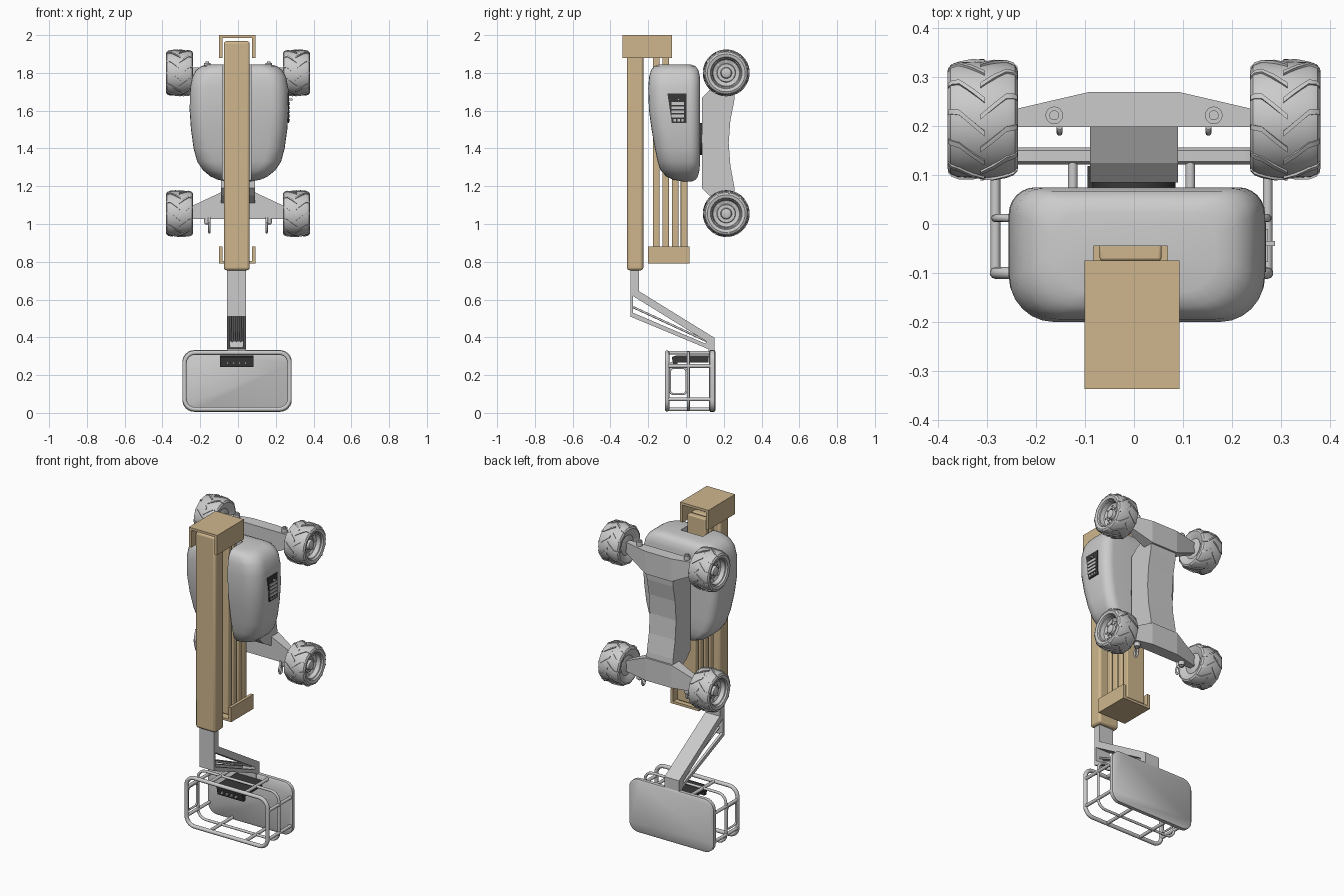
import bpy, bmesh, math
from mathutils import Vector, Matrix

if "Cube" in bpy.data.objects:
    bpy.data.objects.remove(bpy.data.objects["Cube"])

def material(name, rgb):
    m = bpy.data.materials.new(name)
    m.diffuse_color = (*rgb, 1)
    m.use_nodes = True
    m.node_tree.nodes["Principled BSDF"].inputs["Base Color"].default_value = m.diffuse_color
    return m

TAN = material("tan_paint", (0.62, 0.47, 0.27))
DARK = material("dark_panel", (0.04, 0.04, 0.04))

def finish(name, bm, mat=None, smooth=None, bevel=0):
    bmesh.ops.recalc_face_normals(bm, faces=bm.faces)
    me = bpy.data.meshes.new(name)
    bm.to_mesh(me)
    bm.free()
    ob = bpy.data.objects.new(name, me)
    bpy.context.collection.objects.link(ob)
    if mat:
        me.materials.append(mat)
    if bevel:
        b = ob.modifiers.new("bevel", 'BEVEL')
        b.width, b.segments = bevel, 3
    if smooth:
        bpy.ops.object.select_all(action='DESELECT')
        ob.select_set(True)
        bpy.context.view_layer.objects.active = ob
        bpy.ops.object.shade_smooth_by_angle(angle=math.radians(smooth))
    return ob

def loft(bm, rings, cap=True, closed=True):
    vs = [[bm.verts.new(p) for p in r] for r in rings]
    n = len(vs[0])
    for a, b in zip(vs, vs[1:]):
        for i in range(n if closed else n - 1):
            bm.faces.new((a[i], a[(i + 1) % n], b[(i + 1) % n], b[i]))
    if cap:
        bm.faces.new(vs[0])
        bm.faces.new(vs[-1])

def box(name, x, y, z, mat=None, bevel=0):
    bm = bmesh.new()
    loft(bm, [[(a, y[0], z[0]), (a, y[1], z[0]), (a, y[1], z[1]), (a, y[0], z[1])] for a in x])
    return finish(name, bm, mat, 30 if bevel else None, bevel)

def prism(name, yz, x0, x1, mat=None):
    bm = bmesh.new()
    loft(bm, [[(x, y, z) for y, z in yz] for x in (x0, x1)])
    return finish(name, bm, mat)

def rounded(x0, x1, y0, y1, ra, rb, n=6):
    # rounded rectangle: ra on the y0 side, rb on the y1 side
    pts = []
    for cx, cy, r, a in ((x1 - ra, y0 + ra, ra, -90), (x1 - rb, y1 - rb, rb, 0),
                         (x0 + rb, y1 - rb, rb, 90), (x0 + ra, y0 + ra, ra, 180)):
        for i in range(n + 1):
            t = math.radians(a + 90 * i / n)
            pts.append((cx + r * math.cos(t), cy + r * math.sin(t)))
    return pts

def tube(name, pts, r, cyclic=False):
    cu = bpy.data.curves.new(name, 'CURVE')
    cu.dimensions = '3D'
    cu.bevel_depth, cu.bevel_resolution, cu.use_fill_caps = r, 3, True
    s = cu.splines.new('POLY')
    s.points.add(len(pts) - 1)
    for p, q in zip(s.points, pts):
        p.co = (*q, 1)
    s.use_cyclic_u = cyclic
    tmp = bpy.data.objects.new(name + "_path", cu)
    bpy.context.collection.objects.link(tmp)
    dg = bpy.context.evaluated_depsgraph_get()
    bm = bmesh.new()
    bm.from_mesh(bpy.data.meshes.new_from_object(tmp.evaluated_get(dg)))
    bpy.data.objects.remove(tmp)
    return finish(name, bm, None, 50)

def cyl(bm, c, r, d, axis='X', seg=16):
    rot = Matrix.Rotation(math.pi / 2, 4, 'Y') if axis == 'X' else Matrix.Rotation(math.pi / 2, 4, 'X') if axis == 'Y' else Matrix()
    bmesh.ops.create_cone(bm, cap_ends=True, segments=seg, radius1=r, radius2=r, depth=d,
                          matrix=Matrix.Translation(c) @ rot)

# Wheels: revolved tyre and dished rim, raised lugs, bolts
PROFILE = [(-.07, .001), (-.055, .06), (-.068, .082), (-.072, .1), (-.066, .111), (-.052, .117), (0, .119),
           (.052, .117), (.066, .111), (.072, .1), (.068, .084), (.058, .08), (.055, .075), (.03, .07),
           (.022, .05), (.03, .047), (.03, .03), (.046, .026), (.05, .016), (.05, .001)]

def wheel(name, side, z):
    bm = bmesh.new()
    C = Vector((side * .309, .213, z))
    def P(x, r, a):
        return C + Vector((side * x, r * math.cos(a), r * math.sin(a)))
    loft(bm, [[P(x, r, 2 * math.pi * i / 48) for i in range(48)] for x, r in PROFILE])
    for s in (-1, 1):
        for k in range(11):
            a0 = 2 * math.pi * (k + (.5 if s > 0 else 0)) / 11
            rings = []
            for x, base, da in ((.071, .103, 0), (.063, .112, 0), (.048, .117, .02), (.022, .119, .2), (-.004, .119, .38)):
                a, w = a0 + da, .045
                top = base + .005
                rings.append([P(s * x, base - .004, a - w), P(s * x, top, a - w), P(s * x, top, a + w), P(s * x, base - .004, a + w)])
            loft(bm, rings)
    for k in range(8):
        a = 2 * math.pi * k / 8
        cyl(bm, P(.03, .038, a), .004, .012, seg=8)
        cyl(bm, P(.027, .06, a), .005, .008, seg=8)
    finish(name, bm, None, 35)

for end, z in (("upper", 1.8), ("lower", 1.055)):
    for label, s in (("left", -1), ("right", 1)):
        wheel(f"{end}_{label}_wheel", s, z)

# Chassis with concave underside
prism("chassis", [(.085, 1.19), (.085, 1.67), (.125, 1.71), (.2, 1.75), (.262, 1.73), (.255, 1.65), (.235, 1.55),
                  (.226, 1.43), (.235, 1.31), (.255, 1.2), (.262, 1.13), (.2, 1.11), (.125, 1.15)], -.09, .09)

# Tapered axles, lugs and tie-down rings
for end, m in (("upper", 1), ("lower", -1)):
    bm = bmesh.new()
    def zz(d):
        return 1.4275 + m * d
    loft(bm, [[(x, .198, zz(a)), (x, .198, zz(.4)), (x, y, zz(.4)), (x, y, zz(a))]
              for x, y, a in ((-.25, .233, .335), (-.09, .27, .26), (.09, .27, .26), (.25, .233, .335))])
    finish(end + "_axle", bm)
    for s in (-1, 1):
        bm = bmesh.new()
        cyl(bm, (s * .163, .222, zz(.41)), .018, .03, 'Z')
        cyl(bm, (s * .163, .222, zz(.418)), .01, .03, 'Z')
        finish(end + "_lug", bm, None, 40)
for s in (-1, 1):
    tube("tie_stem", [(s * .152, .2, 1.035), (s * .152, .2, .998)], .007)
    tube("tie_ring", [(s * .152, .2 + .014 * math.cos(t * math.pi / 8), .98 + .024 * math.sin(t * math.pi / 8))
                      for t in range(16)], .006, True)

# Turntable ring
bm = bmesh.new()
cyl(bm, (0, .08, 1.45), .085, .03, 'Y', 40)
finish("turntable", bm, DARK, 40)

# Turret shell lofted upward, then slotted for the lifting arms
bm = bmesh.new()
rings = []
for z, w, y0, y1 in ((1.226, .07, -.02, .035), (1.235, .115, -.07, .052), (1.252, .152, -.105, .063),
                     (1.285, .192, -.135, .071), (1.33, .222, -.15, .075), (1.4, .241, -.165, .075),
                     (1.5, .255, -.182, .075), (1.6, .262, -.196, .075), (1.72, .26, -.2, .075),
                     (1.78, .248, -.195, .073), (1.815, .228, -.185, .066), (1.836, .2, -.168, .05), (1.845, .165, -.14, .025)):
    h = y1 - y0
    rings.append([(x + .006, y, z) for x, y in rounded(-w, w, y0, y1, min(.09, h * .48), min(.055, h * .4))])
loft(bm, rings)
turret = finish("turret", bm, None, 40)
cutter = box("slot_cutter", (-.083, .068), (-.4, -.045), (1.1, 2.1))
cutter.hide_render = True
cutter.hide_viewport = True
cut = turret.modifiers.new("slot", 'BOOLEAN')
cut.object, cut.solver = cutter, 'EXACT'

# Ground control panel on the turret's right side
prism("control_panel", [(-.098, 1.69), (.003, 1.69), (.003, 1.535), (-.075, 1.535)], .24, .27, DARK)
for i in range(4):
    box("panel_slat", (.262, .274), (-.078, -.01), (1.565 + i * .022, 1.579 + i * .022))
for i in range(3):
    box("panel_button", (.262, .274), (-.065 + i * .02, -.053 + i * .02), (1.543, 1.555))
box("panel_knob", (.26, .288), (-.045, -.035), (1.655, 1.665))

# Lifting arms
for i, (y, top) in enumerate(((-.175, 1.93), (-.125, 1.93), (-.075, 1.55), (-.028, 1.5))):
    box(f"lift_arm_{i + 1}", (-.07, .056), (y, y + .036), (.815, top), TAN, .006)

# Channel brackets joining the arms
def bracket(name, y, z, plate):
    box(name + "_plate", (-.101, .093), y, plate, TAN)
    box(name + "_left", (-.101, -.083), y, z, TAN)
    box(name + "_right", (.075, .093), y, z, TAN)
bracket("upper_bracket", (-.337, -.075), (1.878, 1.992), (1.985, 2.0))
bracket("lower_bracket", (-.2, .018), (.795, .88), (.79, .805))

# Main boom and sliding inner boom
box("main_boom", (-.075, .062), (-.312, -.226), (.755, 1.968), TAN, .014)
prism("inner_boom", [(-.295, .8), (-.295, .63), (-.25, .63), (-.25, .8)], -.057, .042)

# Jib: full-width top beam, end blocks, lower rails and rods
prism("jib_top_beam", [(-.295, .655), (-.25, .645), (.15, .398), (.15, .365), (.13, .365), (-.28, .618)], -.057, .042)
prism("jib_head", [(-.295, .65), (-.28, .65), (-.28, .52), (-.295, .51)], -.057, .042)
prism("jib_foot", [(.1, .345), (.15, .325), (.15, .398), (.11, .4)], -.057, .042)
for x in (-.057, .027):
    prism("jib_lower_rail", [(-.295, .51), (-.28, .53), (.13, .355), (.13, .333)], x, x + .015)
for x in (-.03, -.008, .014):
    tube("jib_rod", [(x, -.28, .56), (x, .12, .375)], .006)
box("jib_mount", (-.057, .042), (.118, .15), (.29, .35))

# Basket floor
bm = bmesh.new()
loft(bm, [[(x, y, z) for x, z in rounded(-.294 + i, .284 - i, .006 + i, .332 - i, .06, .06)]
          for y, i in ((.122, .008), (.128, 0), (.15, 0), (.156, .008))])
finish("basket_floor", bm, None, 40)

# Basket rails and posts
X0, X1, Z0, Z1 = -.283, .273, .019, .319
for nm, y, r in (("top_rail", -.1, .012), ("mid_rail", .012, .008)):
    tube(nm, [(x, y, z) for x, z in rounded(X0, X1, Z0, Z1, .055, .055)], r, True)
for z in (.072, .248):
    for x in (X0, X1):
        tube("side_post", [(x, -.1, z), (x, .135, z)], .01)
for x in (-.125, .115):
    for z in (Z0, Z1):
        tube("long_post", [(x, -.1, z), (x, .135, z)], .01)
tube("gate_frame", [(X0, y, z) for y, z in rounded(-.085, .002, .1, .238, .018, .018)], .006, True)

# Basket control console
box("console", (-.095, .082), (-.055, .118), (.268, .305), DARK)
prism("console_face", [(-.06, .302), (-.075, .295), (-.065, .242), (-.045, .242), (-.045, .302)], -.095, .082, DARK)
for i in range(4):
    box("console_knob", (-.062 + i * .032, -.05 + i * .032), (-.082, -.06), (.258, .27))
